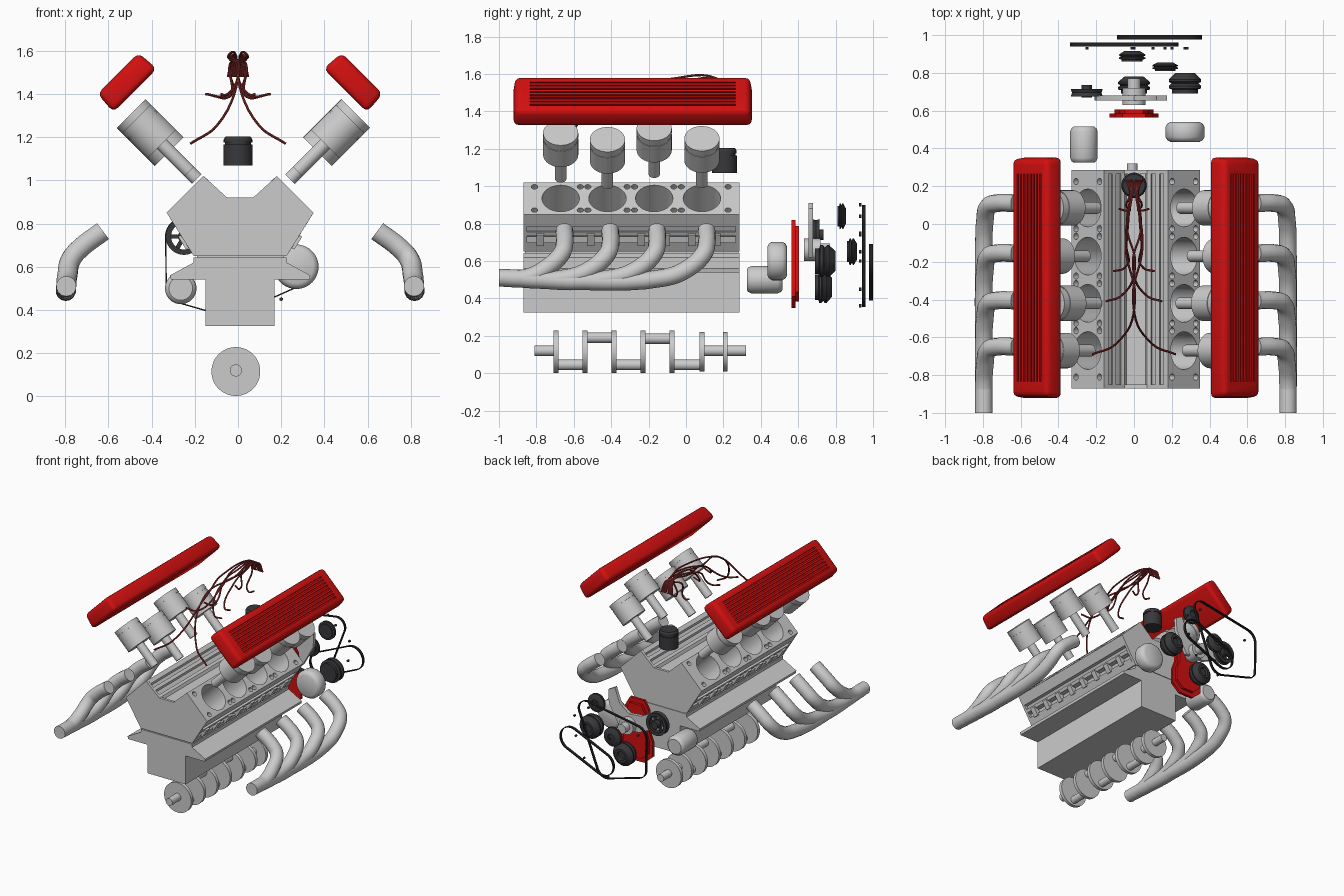
import bpy, bmesh, math
from mathutils import Vector, Matrix

if "Cube" in bpy.data.objects:
    bpy.data.objects.remove(bpy.data.objects["Cube"])

CX = 0.01            # mirror plane of the engine
BORE_Y = (-0.67, -0.42, -0.17, 0.085)


def material(name, r, g, b):
    m = bpy.data.materials.new(name)
    m.diffuse_color = (r, g, b, 1)
    m.use_nodes = True
    m.node_tree.nodes["Principled BSDF"].inputs["Base Color"].default_value = m.diffuse_color
    return m


RED = material("red_paint", 0.65, 0.005, 0.005)
DARK = material("dark_metal", 0.04, 0.04, 0.045)
RUBBER = material("rubber", 0.015, 0.015, 0.015)
WIRE = material("wire_red", 0.3, 0.03, 0.03)


def mx(s, x):
    return CX + s * (x - CX)


def finish(name, bm, mat=None):
    bmesh.ops.recalc_face_normals(bm, faces=bm.faces)
    me = bpy.data.meshes.new(name)
    bm.to_mesh(me)
    bm.free()
    ob = bpy.data.objects.new(name, me)
    bpy.context.collection.objects.link(ob)
    if mat:
        me.materials.append(mat)
    return ob


def add_cyl(bm, p0, p1, r, r2=None, seg=32):
    p0, p1 = Vector(p0), Vector(p1)
    d = p1 - p0
    m = Matrix.Translation((p0 + p1) / 2) @ d.to_track_quat('Z', 'Y').to_matrix().to_4x4()
    bmesh.ops.create_cone(bm, cap_ends=True, segments=seg, radius1=r,
                          radius2=r if r2 is None else r2, depth=d.length, matrix=m)


def add_box(bm, c, size, rot=0):
    m = Matrix.Translation(c) @ Matrix.Rotation(rot, 4, 'Y') @ Matrix.Diagonal((*size, 1))
    return bmesh.ops.create_cube(bm, size=1, matrix=m)['verts']


def add_prism(bm, pts, y0, y1):
    a = [bm.verts.new((x, y0, z)) for x, z in pts]
    b = [bm.verts.new((x, y1, z)) for x, z in pts]
    n = len(pts)
    bm.faces.new(a)
    bm.faces.new(b[::-1])
    for i in range(n):
        bm.faces.new((a[i], a[(i + 1) % n], b[(i + 1) % n], b[i]))


def lathe(name, c, prof, mat=None, seg=40, closed=False):
    """Turn (y, radius) points about the y axis through c = (x, z)."""
    bm = bmesh.new()
    rings = [[bm.verts.new((c[0] + r * math.cos(2 * math.pi * i / seg), y,
                            c[1] + r * math.sin(2 * math.pi * i / seg)))
              for i in range(seg)] for y, r in prof]
    pairs = list(zip(rings, rings[1:])) + ([(rings[-1], rings[0])] if closed else [])
    for a, b in pairs:
        for i in range(seg):
            j = (i + 1) % seg
            bm.faces.new((a[i], a[j], b[j], b[i]))
    if not closed:
        bm.faces.new(rings[0])
        bm.faces.new(rings[-1])
    return finish(name, bm, mat)


def tube(name, pts, r, mat=None, res=5):
    cu = bpy.data.curves.new(name, 'CURVE')
    cu.dimensions = '3D'
    cu.bevel_depth, cu.bevel_resolution, cu.resolution_u, cu.use_fill_caps = r, res, 8, True
    sp = cu.splines.new('BEZIER')
    sp.bezier_points.add(len(pts) - 1)
    for bp, p in zip(sp.bezier_points, pts):
        bp.co = p
        bp.handle_left_type = bp.handle_right_type = 'AUTO'
    ob = bpy.data.objects.new(name, cu)
    bpy.context.collection.objects.link(ob)
    if mat:
        cu.materials.append(mat)
    activate(ob)
    bpy.ops.object.convert(target='MESH')


def activate(ob):
    bpy.ops.object.select_all(action='DESELECT')
    ob.select_set(True)
    bpy.context.view_layer.objects.active = ob


def cut(ob, bm):
    cutter = finish("cutter", bm)
    mod = ob.modifiers.new("cut", 'BOOLEAN')
    mod.operation, mod.object, mod.solver = 'DIFFERENCE', cutter, 'EXACT'
    activate(ob)
    bpy.ops.object.modifier_apply(modifier="cut")
    bpy.data.objects.remove(cutter)


def bevel(ob, w, seg):
    mod = ob.modifiers.new("bevel", 'BEVEL')
    mod.width, mod.segments = w, seg
    activate(ob)
    bpy.ops.object.modifier_apply(modifier="bevel")


def mirrored(half):
    return half + [(mx(-1, x), z) for x, z in reversed(half)]


# Engine block: grooved body between two plain end plates
plain = mirrored([(0.07, 0.92), (0.18, 1.02), (0.35, 0.85), (0.225, 0.65)])
grooved = mirrored([(0.03, 0.9), (0.06, 0.9), (0.07, 0.92), (0.09, 0.93), (0.095, 0.915), (0.12, 0.94),
                    (0.115, 0.96), (0.135, 0.975), (0.14, 0.96), (0.16, 0.98), (0.155, 1.0), (0.18, 1.02),
                    (0.35, 0.85), (0.31, 0.785), (0.285, 0.785), (0.27, 0.76), (0.292, 0.755), (0.28, 0.735),
                    (0.25, 0.73), (0.24, 0.70), (0.258, 0.70), (0.225, 0.65)])
bm = bmesh.new()
add_prism(bm, grooved, -0.85, 0.265)
block = finish("engine_block", bm)
bm = bmesh.new()
for s in (-1, 1):
    def deck(y, v, d):      # v across the deck, d out of it
        return (mx(s, 0.265 + (v + d) * 0.7071), y, 0.935 + (d - v) * 0.7071)
    for y in BORE_Y:
        add_cyl(bm, deck(y, 0, 0.05), deck(y, 0, -0.24), 0.1)
    for y in (-0.81, -0.565, -0.525, -0.315, -0.275, -0.065, -0.025, 0.225):
        for v in (-0.088, 0.088):
            add_cyl(bm, deck(y, v, 0.03), deck(y, v, -0.05), 0.017, seg=16)
cut(block, bm)
bm = bmesh.new()
for y in (-0.87, 0.265):
    add_prism(bm, plain, y, y + 0.02)
finish("block_end_plates", bm)

# Casting lugs along both block sides
bm = bmesh.new()
for s in (-1, 1):
    for i in range(8):
        add_box(bm, (mx(s, 0.262), -0.78 + i * 0.135, 0.72), (0.04, 0.04, 0.07), s * 0.55)
finish("block_lugs", bm)

# Crankcase skirt and oil pan
bm = bmesh.new()
add_prism(bm, mirrored([(0.225, 0.643), (0.225, 0.62), (0.335, 0.56), (0.33, 0.54), (0.17, 0.54),
                        (0.17, 0.325)]), -0.87, 0.285)
finish("oil_pan", bm)
bm = bmesh.new()
add_box(bm, (CX, -0.29, 0.647), (0.4, 1.14, 0.02))
finish("pan_gasket", bm)

# Crankshaft: webs, offset pins and end journals
bm = bmesh.new()
X = -0.01
webs = (-0.695, -0.54, -0.385, -0.23, -0.075, 0.085, 0.21)
for i, y in enumerate(webs):
    add_cyl(bm, (X, y - 0.013, 0.115), (X, y + 0.013, 0.115), 0.113 if i < 5 else 0.105, seg=48)
for a, b, z in zip(webs, webs[1:], (0.045, 0.19, 0.045, 0.185, 0.045, 0.12)):
    add_cyl(bm, (X, a, z), (X, b, z), 0.028)
add_cyl(bm, (X, -0.81, 0.12), (X, -0.69, 0.12), 0.028)
add_cyl(bm, (X, 0.2, 0.12), (X, 0.32, 0.12), 0.028)
finish("crankshaft", bm)

# Pistons with rods, staggered along each bank
for s, off, side in ((1, 0.765, "right"), (-1, 0.795, "left")):
    bm = bmesh.new()
    for y, z in zip(BORE_Y, (1.285, 1.25, 1.31, 1.255)):
        def at(t):
            return (mx(s, z - off - t * 0.7071), y, z - t * 0.7071)
        add_cyl(bm, at(0), at(0.035), 0.094, seg=40)
        add_cyl(bm, at(0.035), at(0.045), 0.091, seg=40)
        add_cyl(bm, at(0.045), at(0.165), 0.094, seg=40)
        add_cyl(bm, at(0.15), at(0.345), 0.031)
    finish("pistons_" + side, bm)

# Valve covers with lengthwise grooves
for s, side in ((1, "right"), (-1, "left")):
    bm = bmesh.new()
    for v in add_box(bm, (0, 0, 0), (0.285, 1.28, 0.112)):
        if v.co.z > 0:
            v.co.x *= 0.94
            v.co.y *= 0.98
    ob = finish("valve_cover_" + side, bm, RED)
    bevel(ob, 0.028, 3)
    bm = bmesh.new()
    for i in range(8):
        add_box(bm, ((i - 3.5) * 0.024, 0, 0.056), (0.01, 1.1, 0.03))
    cut(ob, bm)
    ob.location = (mx(s, 0.536), -0.285, 1.456)
    ob.rotation_euler.y = s * math.pi / 4

# Exhaust headers
for s, side in ((1, "right"), (-1, "left")):
    for i, y in enumerate((-0.65, -0.405, -0.155, 0.11)):
        p = [(0.645, y, 0.765), (0.745, y, 0.69), (0.79, y - 0.015, 0.64),
             (0.81, y - 0.1, 0.56), (0.815, y - 0.23, 0.51), (0.815, -1.0, 0.51)]
        if i == 0:
            p[4] = (0.815, -0.85, 0.512)
        tube(f"exhaust_pipe_{side}_{i}", [(mx(s, a), b, c) for a, b, c in p], 0.047)

# Distributor
bm = bmesh.new()
for z0, z1, r in ((1.07, 1.165, 0.067), (1.165, 1.175, 0.06), (1.175, 1.19, 0.066)):
    add_cyl(bm, (0, 0.205, z0), (0, 0.205, z1), r)
add_cyl(bm, (0, 0.205, 1.19), (0, 0.205, 1.203), 0.066, 0.058)
finish("distributor", bm, DARK)

# Ignition wires
for s, side in ((1, "right"), (-1, "left")):
    for i, (x, y, z) in enumerate(((0.22, -0.69, 1.17), (0.15, -0.41, 1.4),
                                   (0.11, -0.25, 1.39), (0.08, 0.08, 1.4))):
        k = (0.22 - y)
        a = 0.01 + 0.012 * i
        tube(f"ignition_wire_{side}_{i}",
             [(s * a, 0.23, 1.48), (s * a * 0.6, 0.2, 1.555), (s * (0.045 - 0.008 * i), 0.2 - k * 0.35, 1.57 - 0.01 * i),
              (-s * 0.006 if i < 2 else s * 0.04, 0.2 - k * 0.65, 1.52),
              (s * x * 0.45, 0.2 - k * 0.92, 1.3 * 0.4 + z * 0.6 + 0.03), (s * x, y, z)], 0.006, WIRE, 2)

# Timing cover, two layers
bm = bmesh.new()
outline = [(0.06, 0.35), (0.13, 0.41), (0.13, 0.52), (0.1, 0.6), (0.1, 0.75), (0.06, 0.82)]
add_prism(bm, outline + [(-x, z) for x, z in outline[::-1]], 0.565, 0.585)
inner = [(x * 0.8, 0.585 + (z - 0.585) * 0.86) for x, z in outline]
add_prism(bm, inner + [(-x, z) for x, z in inner[::-1]], 0.58, 0.605)
finish("timing_cover", bm, RED)

# Starter and generator housings
for name, c, y0, y1, r in (("generator_body", (0.27, 0.6), 0.435, 0.54, 0.103),
                           ("oil_filter", (-0.265, 0.5), 0.325, 0.515, 0.073)):
    lathe(name, c, [(y0, r * 0.75), (y0 + 0.008, r * 0.9), (y0 + 0.025, r),
                    (y1 - 0.025, r), (y1 - 0.008, r * 0.9), (y1, r * 0.75)])

# Water pump and its bracket
bm = bmesh.new()
add_prism(bm, [(-0.21, 0.68), (-0.08, 0.62), (0.08, 0.62), (0.17, 0.78), (0.175, 0.88), (0.12, 0.91),
               (0.08, 0.8), (0, 0.74), (-0.1, 0.75), (-0.2, 0.8)], 0.655, 0.68)
add_cyl(bm, (0, 0.63, 0.66), (0, 0.72, 0.66), 0.06)
add_cyl(bm, (0, 0.72, 0.66), (0, 0.77, 0.66), 0.035)
finish("water_pump", bm)

# Turned pulleys: centre, then depth and radius steps
for name, c, y, w, r in (("crank_pulley", (0, 0.46), 0.69, 0.09, 0.085),
                         ("pump_pulley", (-0.01, 0.65), 0.86, 0.055, 0.07),
                         ("upper_pulley", (0.165, 0.84), 0.81, 0.045, 0.068),
                         ("generator_pulley", (0.27, 0.6), 0.69, 0.11, 0.085)):
    lathe(name, c, [(y, 0.6 * r), (y, 0.8 * r), (y + 0.2 * w, 0.8 * r), (y + 0.25 * w, r), (y + 0.38 * w, r),
                    (y + 0.48 * w, 0.85 * r), (y + 0.58 * w, r), (y + 0.68 * w, r),
                    (y + w, 0.6 * r), (y + w, 0.4 * r), (y + 0.8 * w, 0.35 * r)], DARK)

# Spoked pulley
lathe("spoked_pulley_rim", (-0.25, 0.74), [(0.675, 0.06), (0.675, 0.085), (0.695, 0.078), (0.715, 0.085),
                                            (0.715, 0.06)], DARK, closed=True)
bm = bmesh.new()
for k in range(3):
    add_box(bm, (-0.25, 0.692, 0.74), (0.14, 0.016, 0.02), k * math.pi / 3)
add_cyl(bm, (-0.25, 0.67, 0.74), (-0.25, 0.735, 0.74), 0.028)
finish("spoked_pulley_hub", bm, DARK)


# Drive belts: hull around the pulley circles
def belt(name, circles, y0, y1):
    pts = sorted({(round(x + r * math.cos(a * math.pi / 20), 5), round(z + r * math.sin(a * math.pi / 20), 5))
                  for x, z, r in circles for a in range(40)})

    def chain(seq):
        out = []
        for p in seq:
            while len(out) > 1 and ((out[-1][0] - out[-2][0]) * (p[1] - out[-2][1])
                                    - (out[-1][1] - out[-2][1]) * (p[0] - out[-2][0])) <= 0:
                out.pop()
            out.append(p)
        return out[:-1]
    hull = chain(pts) + chain(pts[::-1])
    n = len(hull)
    bm = bmesh.new()
    rows = []
    for i, (x, z) in enumerate(hull):
        t = Vector(hull[(i + 1) % n]) - Vector(hull[i - 1])
        nx, nz = Vector((-t.y, t.x)).normalized() * 0.006
        rows.append([bm.verts.new(v) for v in ((x, y0, z), (x, y1, z), (x + nx, y1, z + nz), (x + nx, y0, z + nz))])
    for i in range(n):
        a, b = rows[i], rows[(i + 1) % n]
        for k in range(4):
            bm.faces.new((a[k], a[(k + 1) % 4], b[(k + 1) % 4], b[k]))
    finish(name, bm, RUBBER)


belt("generator_belt", [(0, 0.48, 0.09), (0.27, 0.6, 0.09)], 0.978, 1.0)
belt("main_belt", [(-0.25, 0.74, 0.088), (0.165, 0.83, 0.07), (0, 0.44, 0.085), (-0.265, 0.5, 0.07)], 0.94, 0.96)

# Loose pulley bolts
bm = bmesh.new()
for x, z in ((0.27, 0.6), (0.165, 0.84), (-0.01, 0.65), (0.1, 0.9), (0.28, 0.75), (0.2, 0.45), (0, 0.36), (-0.25, 0.74)):
    add_cyl(bm, (x, 0.925, z), (x, 0.938, z), 0.009, seg=6)
finish("pulley_bolts", bm, DARK)

# Smooth curved faces, keep edges crisp
for ob in list(bpy.data.objects):
    activate(ob)
    bpy.ops.object.shade_smooth_by_angle(angle=math.radians(35))
